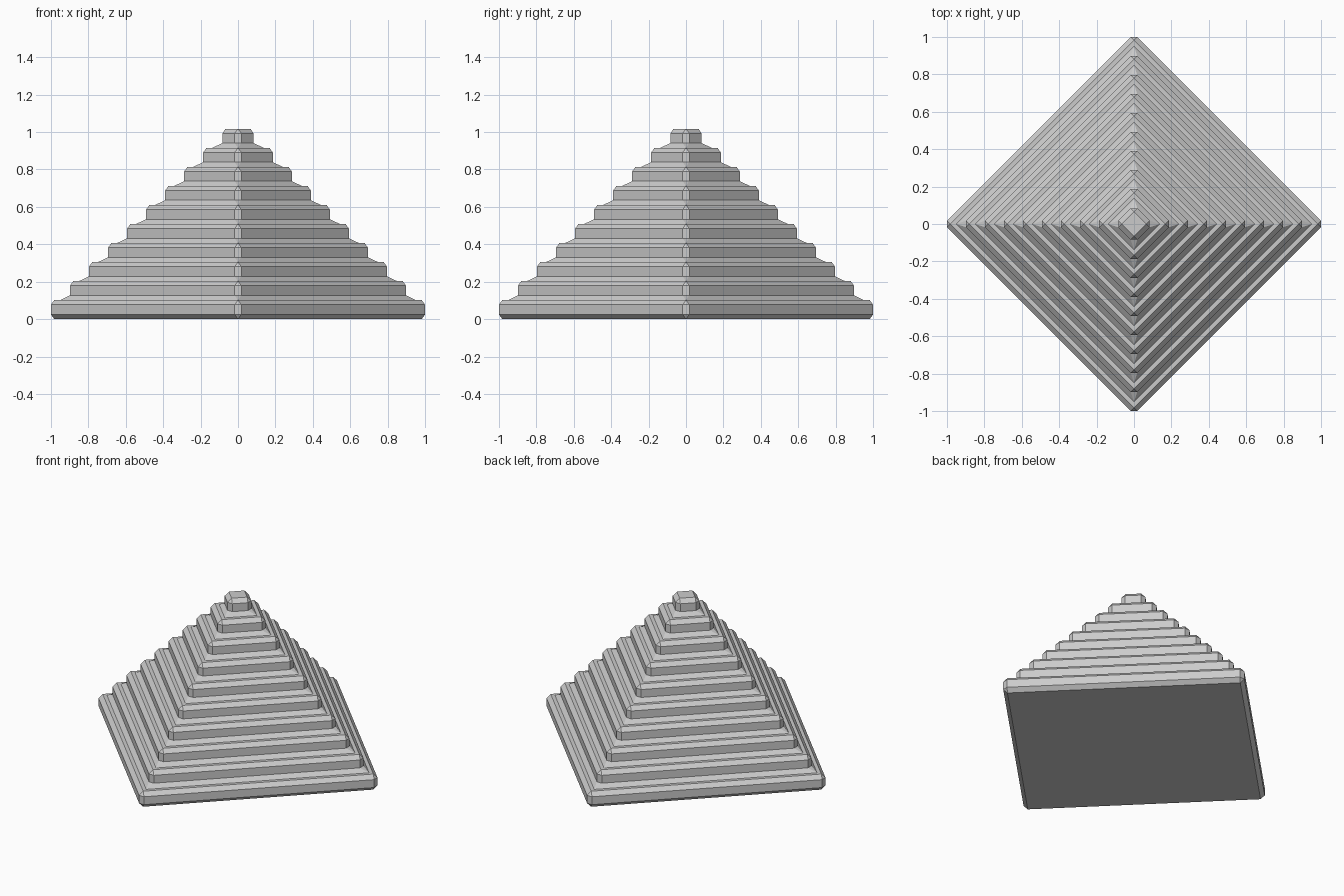
import bpy, bmesh, math

if "Cube" in bpy.data.objects:
    bpy.data.objects.remove(bpy.data.objects["Cube"])

TIERS = 10
RADIUS = 1.0177          # corner radius before the edges are bevelled
STEP = RADIUS / TIERS    # every tier is as tall as it is set back

bm = bmesh.new()

def ring(r, z):
    return [bm.verts.new((r * math.cos(a), r * math.sin(a), z))
            for a in (k * math.pi / 2 for k in range(4))]

# Stepped body: two diamond rings per tier, joined into risers and ledges
rings = []
for i in range(TIERS):
    r = RADIUS - i * STEP
    rings += [ring(r, i * STEP), ring(r, (i + 1) * STEP)]
for low, high in zip(rings, rings[1:]):
    for k in range(4):
        n = (k + 1) % 4
        bm.faces.new((low[k], low[n], high[n], high[k]))

# Base and top cap
bm.faces.new(rings[0][::-1])
bm.faces.new(rings[-1])
bmesh.ops.recalc_face_normals(bm, faces=bm.faces)

mesh = bpy.data.meshes.new("stepped_pyramid")
bm.to_mesh(mesh)
bm.free()
pyramid = bpy.data.objects.new("stepped_pyramid", mesh)
bpy.context.collection.objects.link(pyramid)

# Flat chamfer on all steps, inner corners and ridge edges
bevel = pyramid.modifiers.new("chamfer", 'BEVEL')
bevel.width = 0.025
bevel.segments = 1
bevel.limit_method = 'ANGLE'
bevel.angle_limit = math.radians(30)
